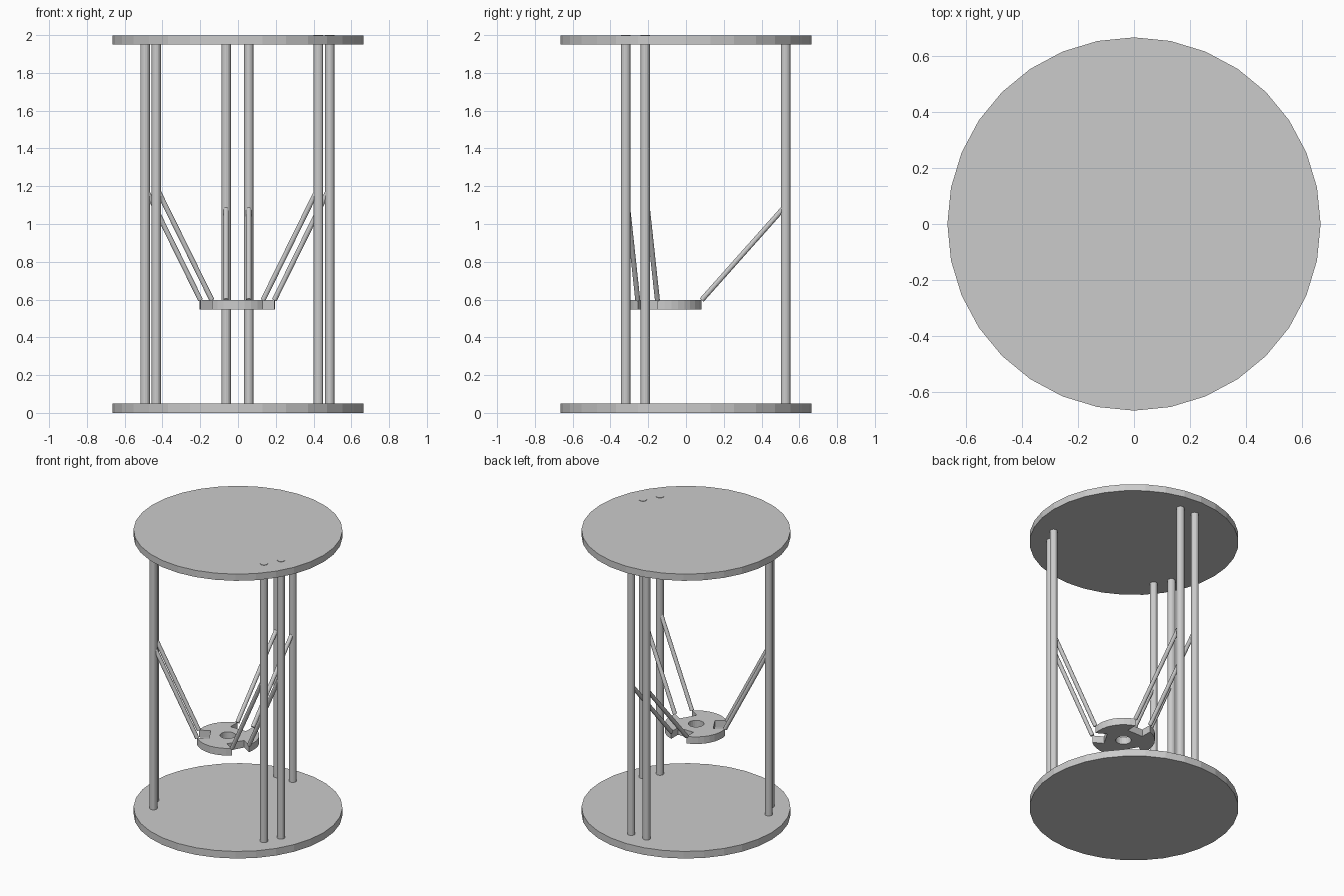
import bpy, bmesh
from math import radians, cos, sin, asin, degrees
from mathutils import Vector, Matrix

cube = bpy.data.objects.get("Cube")
if cube:
    bpy.data.objects.remove(cube, do_unlink=True)

grey = bpy.data.materials.new("plain grey")
grey.use_nodes = True
colour = (0.6, 0.6, 0.6, 1)
grey.diffuse_color = colour
grey.node_tree.nodes["Principled BSDF"].inputs["Base Color"].default_value = colour

COLUMN_RADIUS = 0.53     # distance of each column pair from the axis
HALF_GAP = 0.06          # half the spacing inside a pair
HUB = Vector((-0.003, -0.108, 0))
HUB_RADIUS, HOLE_RADIUS, NOTCH_RADIUS = 0.2, 0.05, 0.115
ARM_LENGTH = 0.668
DIRECTIONS = {"back": 90, "right": 210, "left": 330}


def finish(name, bm):
    bmesh.ops.recalc_face_normals(bm, faces=bm.faces)
    mesh = bpy.data.meshes.new(name)
    bm.to_mesh(mesh)
    bm.free()
    mesh.materials.append(grey)
    obj = bpy.data.objects.new(name, mesh)
    bpy.context.collection.objects.link(obj)


def rod(name, start, end, radius, sides):
    """Closed cylinder between two points."""
    axis = end - start
    matrix = Matrix.Translation((start + end) / 2) @ axis.to_track_quat("Z", "Y").to_matrix().to_4x4()
    bm = bmesh.new()
    bmesh.ops.create_cone(bm, cap_ends=True, segments=sides, radius1=radius,
                          radius2=radius, depth=axis.length, matrix=matrix)
    finish(name, bm)


def polar(angle, radius, side=0, z=0):
    """Point at a distance along a direction, shifted sideways."""
    a = radians(angle)
    return Vector((radius * cos(a) - side * sin(a), radius * sin(a) + side * cos(a), z))


# Round end plates
rod("base_plate", Vector((0, 0, 0)), Vector((0, 0, 0.05)), 0.665, 32)
rod("top_plate", Vector((0, 0, 1.95)), Vector((0, 0, 1.997)), 0.665, 32)

# Three pairs of columns, each with a pair of slanted arms down to the hub
half_angle = degrees(asin(HALF_GAP / HUB_RADIUS))
rim = HUB_RADIUS * cos(radians(half_angle))
for place, angle in DIRECTIONS.items():
    for end, side in (("a", -HALF_GAP), ("b", HALF_GAP)):
        foot = polar(angle, COLUMN_RADIUS, side) + Vector((-0.003, -0.003, 0))
        top = 2.0 if place == "left" else 1.996
        rod(f"{place}_column_{end}", foot + Vector((0, 0, 0.01)),
            foot + Vector((0, 0, top)), 0.025, 16)
        joint = HUB + polar(angle, rim, side, 0.597)
        reach = (foot - joint).xy.length
        head = foot + Vector((0, 0, joint.z + (ARM_LENGTH ** 2 - reach ** 2) ** 0.5))
        rod(f"{place}_arm_{end}", joint, head, 0.0135, 12)

# Hub: a ring with three square notches, made from three matching sectors
bm = bmesh.new()
for a in DIRECTIONS.values():
    b = a + 120
    outline = [polar(a + i * 15, HOLE_RADIUS) for i in range(9)]
    outline += [polar(b, NOTCH_RADIUS), polar(b, NOTCH_RADIUS, -HALF_GAP)]
    first, last = b - half_angle, a + half_angle
    outline += [polar(first + (last - first) * i / 8, HUB_RADIUS) for i in range(9)]
    outline += [polar(a, NOTCH_RADIUS, HALF_GAP), polar(a, NOTCH_RADIUS)]
    bm.faces.new([bm.verts.new(HUB + p + Vector((0, 0, 0.547))) for p in outline])
bmesh.ops.remove_doubles(bm, verts=bm.verts, dist=0.0005)
raised = bmesh.ops.extrude_face_region(bm, geom=bm.faces[:])
bmesh.ops.translate(bm, vec=(0, 0, 0.05),
                    verts=[g for g in raised["geom"] if isinstance(g, bmesh.types.BMVert)])
finish("hub", bm)
